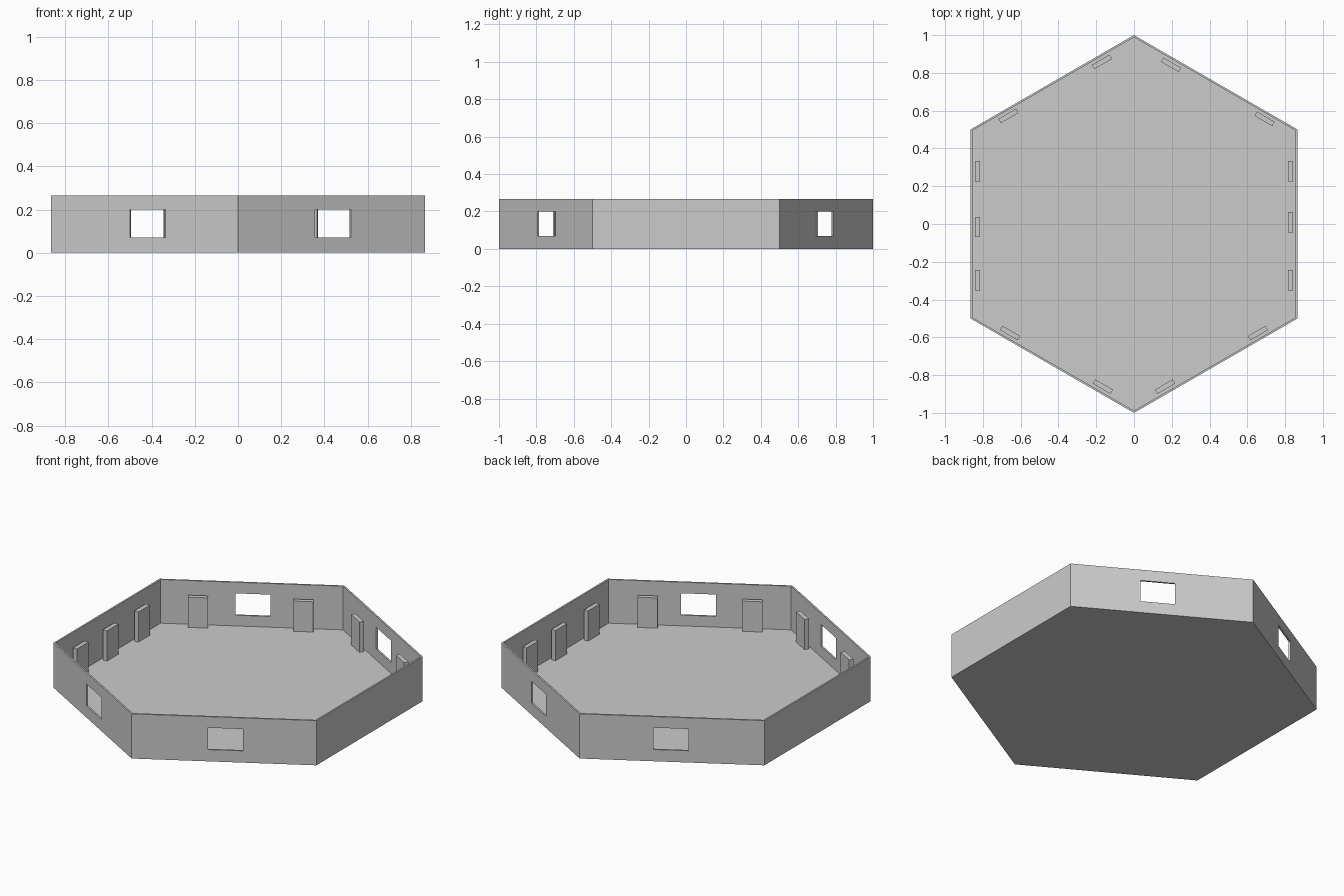
import bpy, bmesh
from math import radians, cos, sin
from mathutils import Matrix, Vector

cube = bpy.data.objects.get("Cube")
if cube:
    bpy.data.objects.remove(cube, do_unlink=True)

APOTHEM = 0.866
HEIGHT = 0.266
WALL = 0.01
FLOOR = 0.006
SILL, LINTEL = 0.07, 0.2
WINDOW = 0.19
PANEL_SIZE = (0.026, 0.108, 0.18)

# wall angle: (window offset or None, panel offsets along the wall)
WALLS = {
    0: (None, (-0.297, 0.01, 0.28)),
    60: (-0.022, (-0.32, 0.251)),
    120: (-0.006, (-0.282, 0.289)),
    180: (None, (-0.28, 0.016, 0.297)),
    240: (0.017, (-0.28, 0.288)),
    300: (0.008, (-0.288, 0.279)),
}

grey = bpy.data.materials.new("plain grey")
grey.use_nodes = True
colour = (0.6, 0.6, 0.6, 1)
grey.diffuse_color = colour
grey.node_tree.nodes["Principled BSDF"].inputs["Base Color"].default_value = colour


def add_object(name, bm):
    mesh = bpy.data.meshes.new(name)
    bm.to_mesh(mesh)
    bm.free()
    mesh.materials.append(grey)
    obj = bpy.data.objects.new(name, mesh)
    bpy.context.collection.objects.link(obj)
    return obj


def wall_point(angle, distance, along, z):
    a = radians(angle)
    return Vector((distance * cos(a) - along * sin(a),
                   distance * sin(a) + along * cos(a), z))


# Hexagonal wall ring with window openings, thickened inwards
bm = bmesh.new()
levels = (0, SILL, LINTEL, HEIGHT)
for angle, (window, _) in WALLS.items():
    middle = window or 0
    stops = (-0.5, middle - WINDOW / 2, middle + WINDOW / 2, 0.5)
    grid = [[bm.verts.new(wall_point(angle, APOTHEM, s, z)) for z in levels] for s in stops]
    for i in range(3):
        for j in range(3):
            if window is not None and i == j == 1:
                continue
            bm.faces.new((grid[i][j], grid[i + 1][j], grid[i + 1][j + 1], grid[i][j + 1]))
bmesh.ops.remove_doubles(bm, verts=bm.verts, dist=0.001)
walls = add_object("outer_walls", bm)
thick = walls.modifiers.new("thickness", "SOLIDIFY")
thick.thickness = WALL
thick.offset = -1
thick.use_even_offset = True

# Floor slab inside the walls
bm = bmesh.new()
rim = [bm.verts.new(wall_point(a + 30, 0.995, 0, 0)) for a in WALLS]
base = bm.faces.new(rim)
top = bmesh.ops.extrude_face_region(bm, geom=[base])["geom"]
bmesh.ops.translate(bm, vec=(0, 0, FLOOR),
                    verts=[v for v in top if isinstance(v, bmesh.types.BMVert)])
bmesh.ops.recalc_face_normals(bm, faces=bm.faces)
add_object("floor", bm)

# Upright panels standing just inside each wall
for angle, (_, offsets) in WALLS.items():
    for number, along in enumerate(offsets, 1):
        bm = bmesh.new()
        bmesh.ops.create_cube(bm, size=1, matrix=Matrix.Diagonal((*PANEL_SIZE, 1)))
        panel = add_object(f"panel_{angle}_{number}", bm)
        panel.location = wall_point(angle, 0.828, along, FLOOR + PANEL_SIZE[2] / 2)
        panel.rotation_euler.z = radians(angle)
